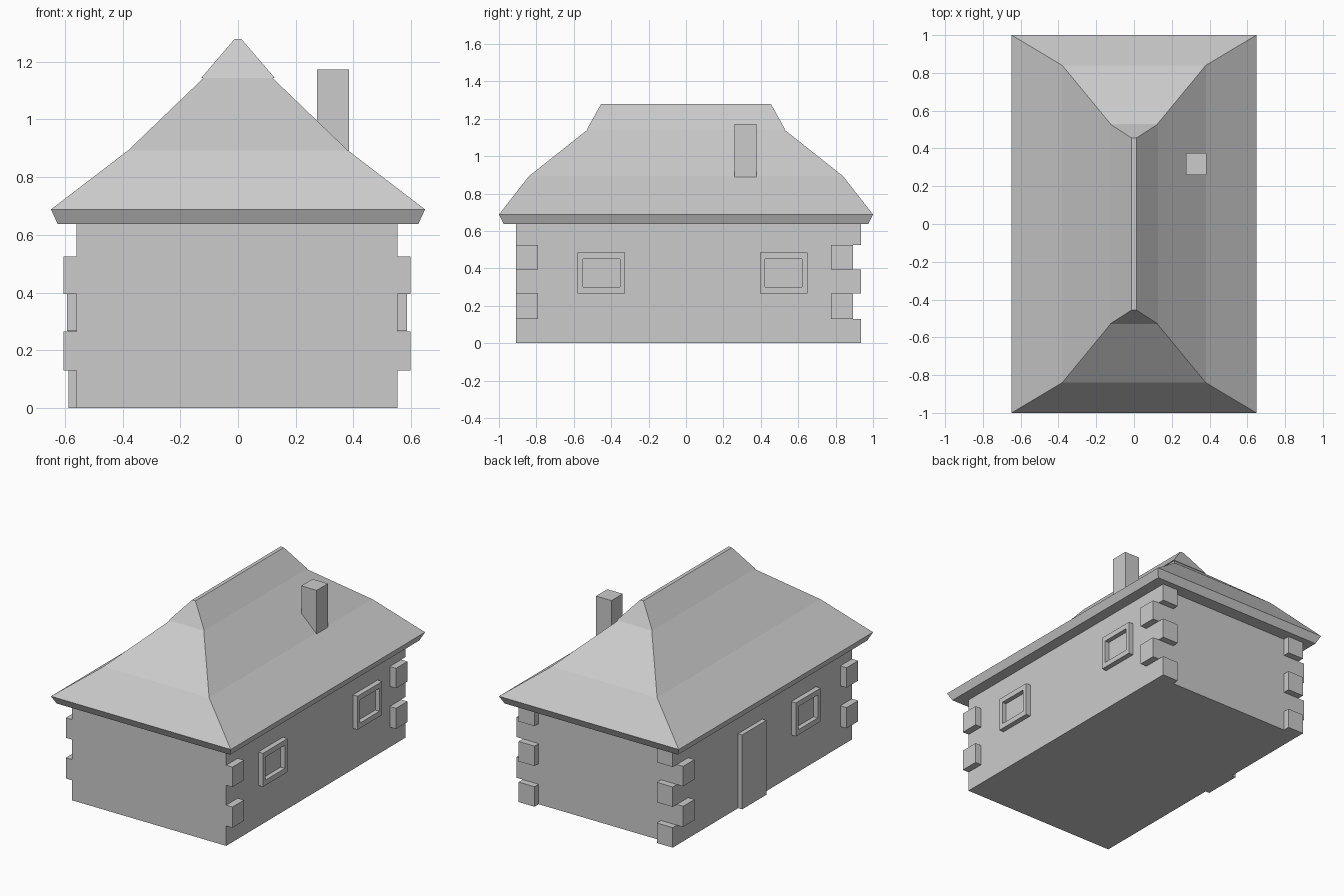
import bpy, bmesh

if "Cube" in bpy.data.objects:
    bpy.data.objects.remove(bpy.data.objects["Cube"])

# wall limits
X0, X1, Y0, Y1, EAVE = -0.559, 0.552, -0.91, 0.892, 0.638


def finish(name, bm):
    bmesh.ops.recalc_face_normals(bm, faces=bm.faces[:])
    me = bpy.data.meshes.new(name)
    bm.to_mesh(me)
    bm.free()
    ob = bpy.data.objects.new(name, me)
    bpy.context.collection.objects.link(ob)
    return ob


def stack(name, rings):
    """Closed solid through rectangles (x0, x1, y0, y1, z)."""
    bm = bmesh.new()
    loops = []
    for x0, x1, y0, y1, z in rings:
        loops.append([bm.verts.new((x, y, z)) for x, y in
                      ((x0, y0), (x1, y0), (x1, y1), (x0, y1))])
    for a, b in zip(loops, loops[1:]):
        for i in range(4):
            j = (i + 1) % 4
            bm.faces.new((a[i], a[j], b[j], b[i]))
    bm.faces.new(loops[0])
    bm.faces.new(loops[-1])
    return finish(name, bm)


def box(name, x0, x1, y0, y1, z0, z1):
    return stack(name, [(x0, x1, y0, y1, z0), (x0, x1, y0, y1, z1)])


def hip(name, rings):
    return stack(name, [(-x, x, -y, y, z) for x, y, z in rings])


def window(name, wall_x, side, yc, zc=0.376):
    """Frame ring standing proud of the wall, with the pane set back inside."""
    out = wall_x + side * 0.033
    bm = bmesh.new()
    loops = []
    for x, hy, hz in ((wall_x, 0.127, 0.109), (out, 0.127, 0.109),
                      (out, 0.099, 0.075), (wall_x + side * 0.003, 0.099, 0.075)):
        loops.append([bm.verts.new((x, yc + a * hy, zc + b * hz))
                      for a, b in ((-1, -1), (1, -1), (1, 1), (-1, 1))])
    for a, b in zip(loops, loops[1:]):
        for i in range(4):
            j = (i + 1) % 4
            bm.faces.new((a[i], a[j], b[j], b[i]))
    bm.faces.new(loops[-1])
    bm.faces.new(loops[0])
    finish(name, bm)


# walls
box("walls", X0, X1, Y0, Y1, 0, EAVE + 0.01)

# curved hip roof with bevelled eave, and ridge cap
hip("roof", [(0.625, 0.975, EAVE), (0.648, 1.0, 0.688), (0.38, 0.84, 0.893),
             (0.118, 0.522, 1.145)])
hip("ridge_cap", [(0.128, 0.53, 1.143), (0.012, 0.455, 1.278)])

# chimney
box("chimney", 0.274, 0.385, 0.26, 0.376, 0.86, 1.173)

# corner stones on the long sides
for z0, z1 in ((0.13, 0.265), (0.395, 0.525)):
    for y0, y1 in ((Y0, -0.79), (0.775, Y1)):
        box("side_corner_stone", X1 - 0.01, X1 + 0.045, y0, y1, z0, z1)
        box("side_corner_stone", X0 - 0.045, X0 + 0.01, y0, y1, z0, z1)

# corner stones on the back wall, in the alternate courses
for z0, z1 in ((0, 0.13), (0.265, 0.395), (0.525, EAVE)):
    for x0, x1 in ((X0, X0 + 0.115), (X1 - 0.115, X1)):
        box("back_corner_stone", x0, x1, Y1 - 0.01, Y1 + 0.043, z0, z1)

# windows and door
window("right_front_window", X1, 1, -0.452)
window("right_back_window", X1, 1, 0.522)
window("left_window", X0, -1, -0.413)
box("door", X0 - 0.029, X0 + 0.01, 0.012, 0.262, 0, 0.485)
